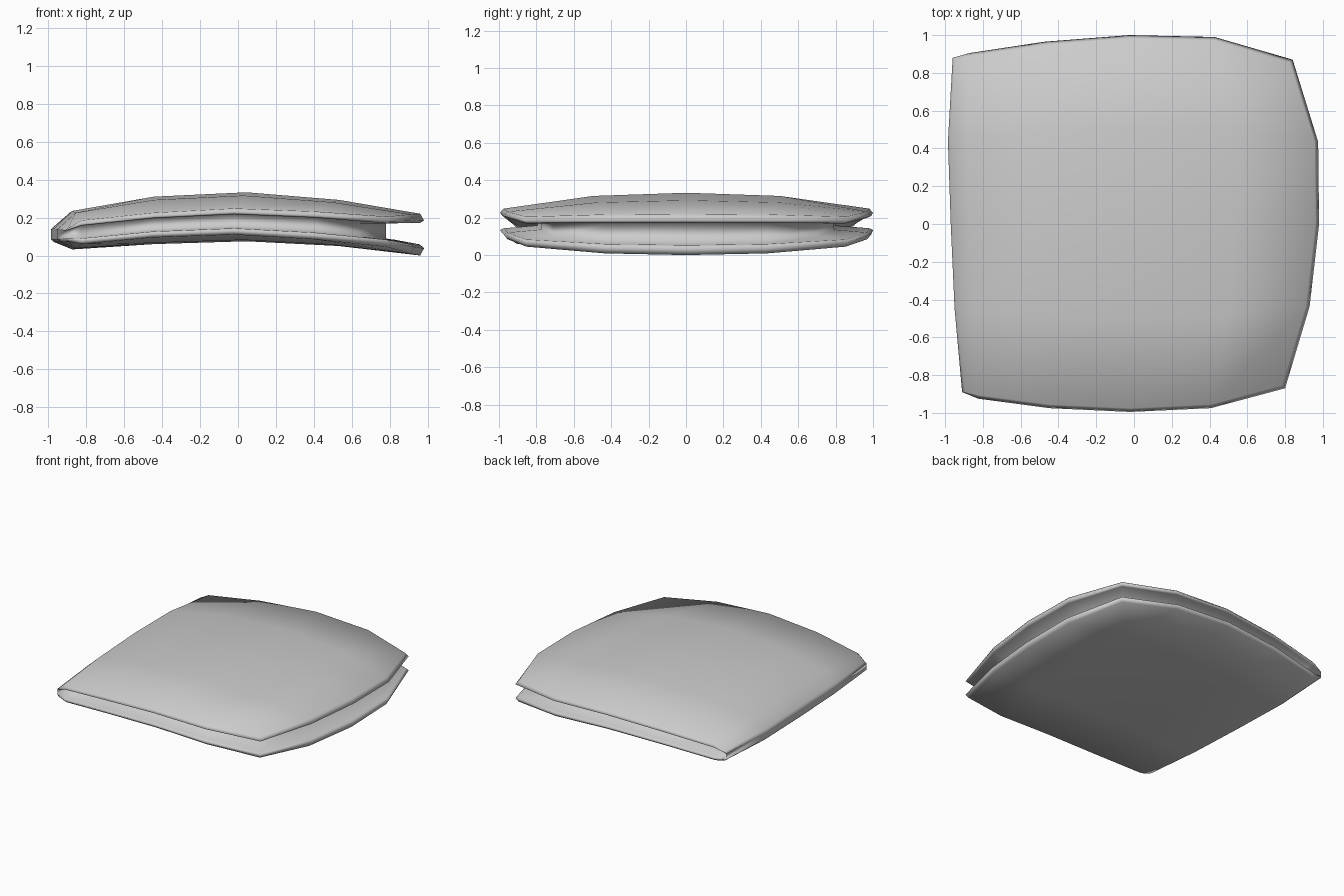
import bpy, bmesh

if "Cube" in bpy.data.objects:
    bpy.data.objects.remove(bpy.data.objects["Cube"])

# Outline of the book: side x by row (front to back), end y by column (spine to opening)
XL = [-.91, -.95, -.97, -.985, -.96]
XR = [.80, .93, .98, .975, .84]
YF = [-.89, -.925, -.975, -.995, -.975, -.87]
YB = [.88, .905, .965, 1.0, .99, .87]
T = [0, .05, .27, .52, .77, 1]
S = [0, .25, .5, .75, 1]

# Heights per column: across the middle and along the front / back edges
TOP_MID = [.155, .235, .31, .333, .293, .22]
TOP_EDGE = [.145, .185, .225, .248, .232, .205]
BOT_MID = [.07, .032, .06, .075, .05, 0]
BOT_EDGE = [.075, .06, .095, .11, .085, .045]
W = [1, .2, 0, .2, 1]
NI, NJ = len(T), len(S)


def height(mid, edge, i, j):
    return mid[i] + (edge[i] - mid[i]) * W[j]


def bottom(i, j):
    return height(BOT_MID, BOT_EDGE, i, j)


def top(i, j):
    return height(TOP_MID, TOP_EDGE, i, j)


def plan(i, j):
    return (XL[j] + (XR[j] - XL[j]) * T[i], YF[i] + (YB[i] - YF[i]) * S[j])


# Walk around the boundary of the grid
LOOP = ([(i, 0) for i in range(NI)] + [(NI - 1, j) for j in range(1, NJ)]
        + [(i, NJ - 1) for i in range(NI - 2, -1, -1)]
        + [(0, j) for j in range(NJ - 2, 0, -1)])

# Edge profile: inward offset and height fraction, from back cover to front cover
PROFILE = [(.02, 0), (0, .17), (.02, .24), (.2, .35),
           (.2, .77), (.02, .78), (0, .84), (.02, 1)]

bm = bmesh.new()
rings = []
for k, (inset, f) in enumerate(PROFILE):
    ring = {}
    for i, j in LOOP:
        x, y = plan(i, j)
        corner = i == NI - 1 and j in (0, NJ - 1)
        d = inset * (.8 if corner else 1)
        if i == NI - 1:
            x -= d
        if i == 0:                       # closed, rounded spine
            if k in (0, 7):
                x += .015
        elif j in (0, NJ - 1):           # recessed page ends
            y += d if j == 0 else -d
        z = bottom(i, j) + f * (top(i, j) - bottom(i, j))
        ring[i, j] = bm.verts.new((x, y, z))
    rings.append(ring)

# Lips and page edges
for a, b in zip(rings, rings[1:]):
    for p, q in zip(LOOP, LOOP[1:] + LOOP[:1]):
        bm.faces.new((a[p], a[q], b[q], b[p]))

# Domed faces of both covers
for ring, zf in ((rings[0], bottom), (rings[-1], top)):
    grid = dict(ring)
    for i in range(1, NI - 1):
        for j in range(1, NJ - 1):
            grid[i, j] = bm.verts.new((*plan(i, j), zf(i, j)))
    for i in range(NI - 1):
        for j in range(NJ - 1):
            bm.faces.new((grid[i, j], grid[i + 1, j], grid[i + 1, j + 1], grid[i, j + 1]))

bmesh.ops.recalc_face_normals(bm, faces=bm.faces)
mesh = bpy.data.meshes.new("closed_book")
bm.to_mesh(mesh)
bm.free()
book = bpy.data.objects.new("closed_book", mesh)
bpy.context.collection.objects.link(book)
for p in mesh.polygons:
    p.use_smooth = True
